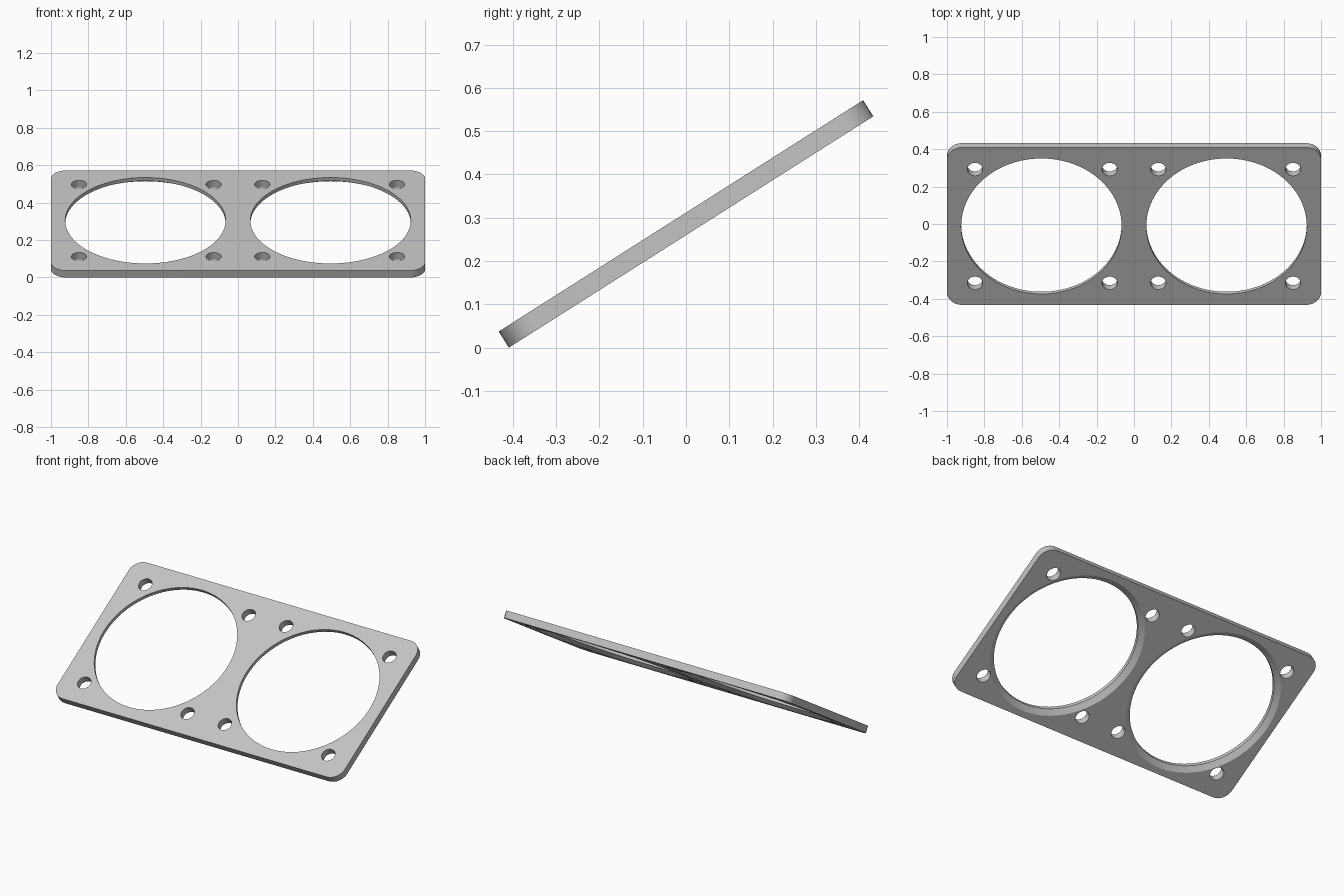
import bpy, bmesh, math
from mathutils import Matrix

cube = bpy.data.objects.get("Cube")
if cube:
    bpy.data.objects.remove(cube, do_unlink=True)

LENGTH, WIDTH, THICK = 2.0, 0.997, 0.044
TILT = math.radians(32.4)
BORE, FLARE = 0.429, 0.032       # large opening radius and its underside chamfer
PITCH, SCREW = 0.36, 0.041       # screw hole offset and radius

grey = bpy.data.materials.new("light_grey")
grey.use_nodes = True
colour = (0.55, 0.55, 0.55, 1)
grey.diffuse_color = colour
grey.node_tree.nodes["Principled BSDF"].inputs["Base Color"].default_value = colour


def make_object(name, bm):
    bmesh.ops.recalc_face_normals(bm, faces=bm.faces)
    mesh = bpy.data.meshes.new(name)
    bm.to_mesh(mesh)
    bm.free()
    mesh.materials.append(grey)
    obj = bpy.data.objects.new(name, mesh)
    bpy.context.collection.objects.link(obj)
    return obj


def lathe(bm, x, y, profile, sides):
    """Closed round solid from (radius, height) pairs."""
    rings = []
    for r, z in profile:
        angles = [math.tau * i / sides for i in range(sides)]
        rings.append([bm.verts.new((x + r * math.cos(a), y + r * math.sin(a), z)) for a in angles])
    for low, high in zip(rings, rings[1:]):
        for i in range(sides):
            j = (i + 1) % sides
            bm.faces.new((low[i], low[j], high[j], high[i]))
    bm.faces.new(rings[0][::-1])
    bm.faces.new(rings[-1])


# Flat plate with rounded corners
bm = bmesh.new()
bmesh.ops.create_cube(bm, size=1, matrix=Matrix.Diagonal((LENGTH, WIDTH, THICK, 1)))
corners = [e for e in bm.edges if abs(e.verts[0].co.z - e.verts[1].co.z) > THICK / 2]
bmesh.ops.bevel(bm, geom=corners, offset=0.08, segments=8, profile=0.5, affect='EDGES')
plate = make_object("mounting_plate", bm)

# Cutters: two large openings flared underneath, four screw holes around each
bm = bmesh.new()
for side in (-1, 1):
    lathe(bm, side * 0.495, 0, [(BORE + 2 * FLARE, -THICK), (BORE, 0), (BORE, THICK)], 96)
    for dx in (-PITCH, PITCH):
        for dy in (-PITCH, PITCH):
            lathe(bm, side * 0.49 + dx, dy, [(SCREW, -THICK), (SCREW, THICK)], 32)
cutter = make_object("hole_cutter", bm)
cutter.hide_render = True

cut = plate.modifiers.new("holes", 'BOOLEAN')
cut.operation = 'DIFFERENCE'
cut.solver = 'EXACT'
cut.object = cutter
bpy.context.view_layer.objects.active = plate
plate.select_set(True)
bpy.ops.object.modifier_apply(modifier=cut.name)
bpy.data.objects.remove(cutter, do_unlink=True)

# Lean the plate back and rest its lower edge on the ground
plate.data.transform(Matrix.Rotation(TILT, 4, 'X'))
plate.data.transform(Matrix.Translation((0, 0, -min(v.co.z for v in plate.data.vertices))))
bpy.ops.object.shade_smooth_by_angle(angle=math.radians(25))
